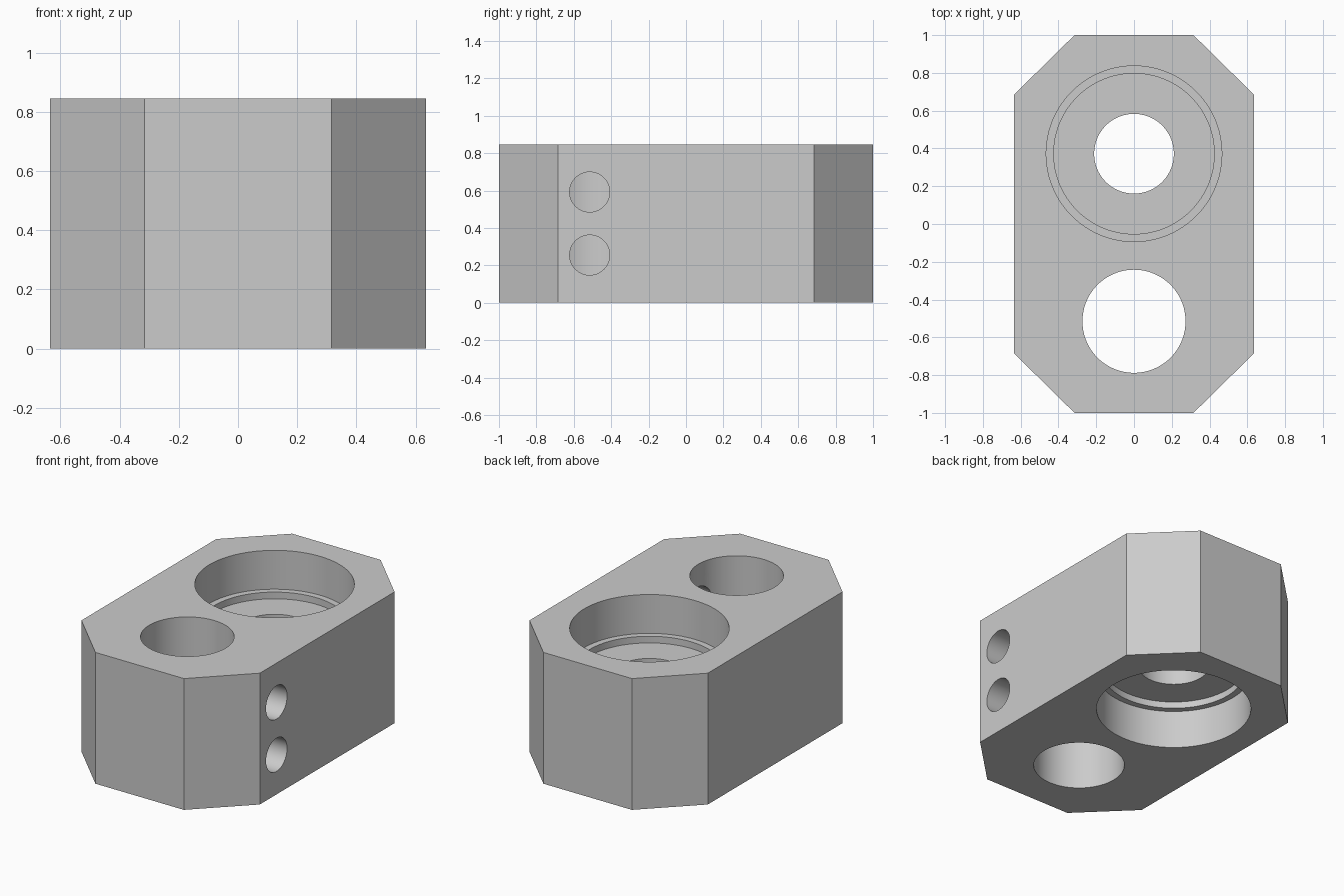
import bpy
import bmesh
from math import radians, pi
from mathutils import Matrix, Vector

cube = bpy.data.objects.get("Cube")
if cube:
    bpy.data.objects.remove(cube, do_unlink=True)

HEIGHT = 0.845
BEARING_Y, CLAMP_Y = 0.372, -0.515
SEGMENTS = 96

grey = bpy.data.materials.new("plain grey")
grey.use_nodes = True
colour = (0.6, 0.6, 0.6, 1)
grey.diffuse_color = colour
grey.node_tree.nodes["Principled BSDF"].inputs["Base Color"].default_value = colour


def add_object(name, bm):
    bmesh.ops.recalc_face_normals(bm, faces=bm.faces)
    mesh = bpy.data.meshes.new(name)
    bm.to_mesh(mesh)
    bm.free()
    mesh.materials.append(grey)
    obj = bpy.data.objects.new(name, mesh)
    bpy.context.collection.objects.link(obj)
    return obj


def turned_cutter(name, profile, matrix):
    """Solid of revolution about local z from (radius, height) points."""
    bm = bmesh.new()
    points = [(0, profile[0][1])] + profile + [(0, profile[-1][1])]
    verts = [bm.verts.new((r, 0, z)) for r, z in points]
    edges = [bm.edges.new(pair) for pair in zip(verts, verts[1:])]
    bmesh.ops.spin(bm, geom=verts + edges, cent=(0, 0, 0), axis=(0, 0, 1),
                   angle=2 * pi, steps=SEGMENTS, use_merge=True)
    bmesh.ops.remove_doubles(bm, verts=bm.verts, dist=1e-5)
    bm.transform(matrix)
    obj = add_object(name, bm)
    obj.hide_render = True
    return obj


# Block with chamfered corners
half = [(0.635, 0.685), (0.315, 1.0), (-0.315, 1.0), (-0.635, 0.685)]
outline = half + [(-x, -y) for x, y in half]
bm = bmesh.new()
base = bm.faces.new([bm.verts.new((x, y, 0)) for x, y in outline])
top = bmesh.ops.extrude_face_region(bm, geom=[base], use_keep_orig=True)
bmesh.ops.translate(bm, vec=Vector((0, 0, HEIGHT)),
                    verts=[v for v in top["geom"] if isinstance(v, bmesh.types.BMVert)])
block = add_object("clamp_block", bm)

# Stepped bearing bore, the same from above and below
lower = [(0.465, -0.1), (0.465, 0.25), (0.425, 0.25), (0.425, 0.293), (0.211, 0.293)]
bore = lower + [(r, HEIGHT - z) for r, z in reversed(lower)]
cutters = [
    turned_cutter("bearing_bore", bore, Matrix.Translation((0, BEARING_Y, 0))),
    turned_cutter("shaft_bore", [(0.273, -0.1), (0.273, HEIGHT + 0.1)],
                  Matrix.Translation((0, CLAMP_Y, 0))),
]

# Side screw holes opening into the shaft bore
for name, z in (("lower_screw_hole", 0.255), ("upper_screw_hole", 0.592)):
    place = Matrix.Translation((0, CLAMP_Y, z)) @ Matrix.Rotation(pi / 2, 4, "Y")
    cutters.append(turned_cutter(name, [(0.107, 0.05), (0.107, 0.8)], place))

# Cut all bores
bpy.ops.object.select_all(action="DESELECT")
bpy.context.view_layer.objects.active = block
block.select_set(True)
for cutter in cutters:
    cut = block.modifiers.new(cutter.name, "BOOLEAN")
    cut.operation = "DIFFERENCE"
    cut.solver = "EXACT"
    cut.object = cutter
    bpy.ops.object.modifier_apply(modifier=cut.name)
for cutter in cutters:
    bpy.data.objects.remove(cutter, do_unlink=True)

bpy.ops.object.shade_smooth_by_angle(angle=radians(30))
